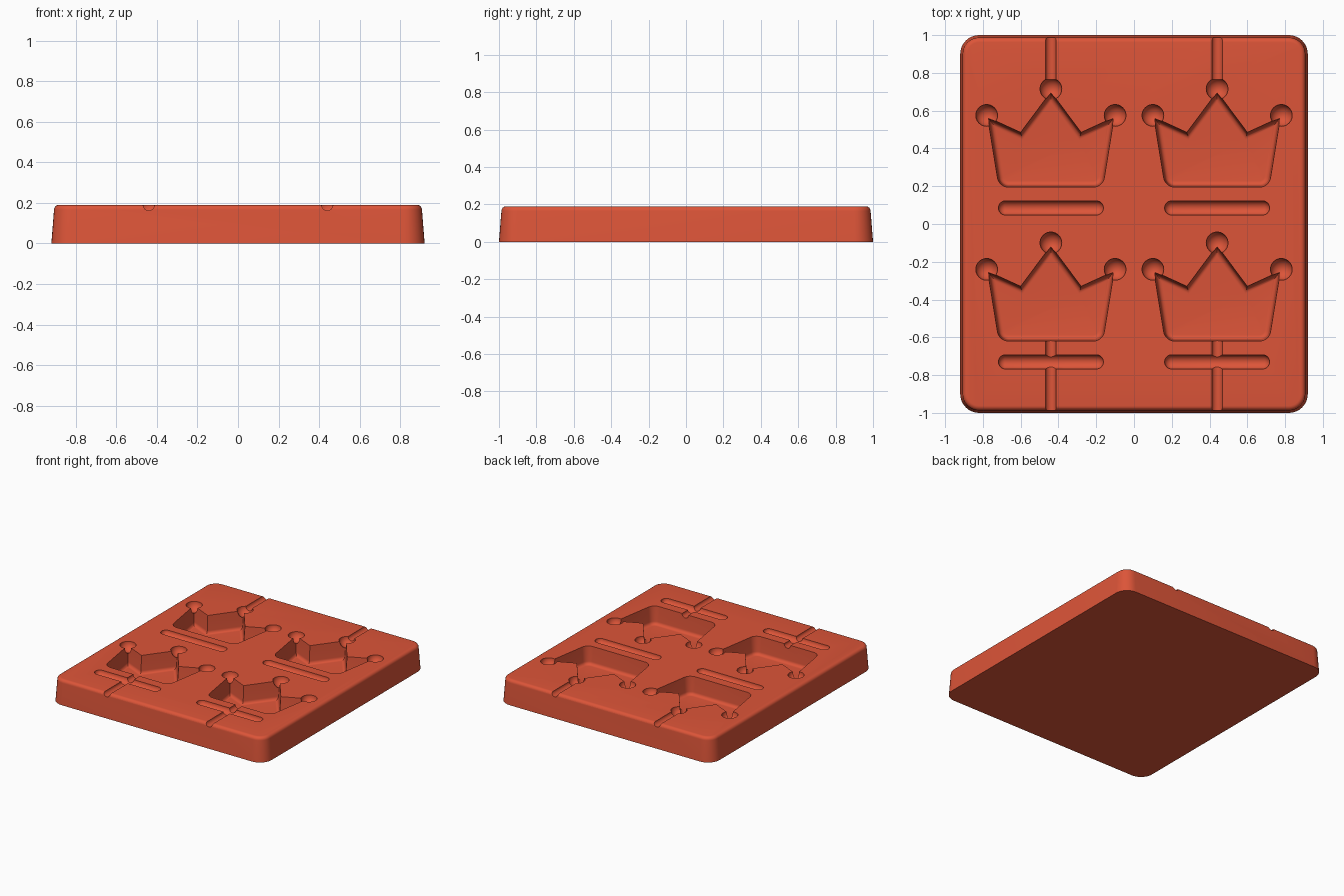
import bpy, bmesh, math
from mathutils import Vector, Matrix

if "Cube" in bpy.data.objects:
    bpy.data.objects.remove(bpy.data.objects["Cube"])

HEIGHT, FLOOR = 0.19, 0.05

red = bpy.data.materials.new("terracotta red")
red.use_nodes = True
red.diffuse_color = (0.72, 0.09, 0.04, 1)
red.node_tree.nodes["Principled BSDF"].inputs["Base Color"].default_value = red.diffuse_color


def make_object(name, bm):
    bmesh.ops.recalc_face_normals(bm, faces=bm.faces[:])
    mesh = bpy.data.meshes.new(name)
    bm.to_mesh(mesh)
    bm.free()
    mesh.materials.append(red)
    obj = bpy.data.objects.new(name, mesh)
    bpy.context.collection.objects.link(obj)
    return obj


def rounded(corners, steps=8):
    """Counter-clockwise outline from (x, y, radius) corners."""
    out = []
    for i, (x, y, r) in enumerate(corners):
        p = Vector((x, y))
        if not r:
            out.append(p)
            continue
        a = (Vector(corners[i - 1][:2]) - p).normalized()
        b = (Vector(corners[(i + 1) % len(corners)][:2]) - p).normalized()
        half = a.angle(b) / 2
        centre = p + (a + b).normalized() * r / math.sin(half)
        start = p + a * r / math.tan(half) - centre
        sweep = math.pi - 2 * half
        out += [centre + Matrix.Rotation(sweep * k / steps, 2) @ start for k in range(steps + 1)]
    return out


def inset(points, d):
    """Move every edge of a counter-clockwise outline inwards by d."""
    out = []
    for i, p in enumerate(points):
        e1 = (p - points[i - 1]).normalized()
        e2 = (points[(i + 1) % len(points)] - p).normalized()
        n1, n2 = Vector((-e1.y, e1.x)), Vector((-e2.y, e2.x))
        out.append(p + (n1 + n2) * d / (1 + n1.dot(n2)))
    return out


def loft(name, outline, levels):
    """Solid from an outline and (inset, z) levels."""
    bm = bmesh.new()
    rings = [[bm.verts.new((p.x, p.y, z)) for p in inset(outline, d)] for d, z in levels]
    n = len(outline)
    for low, high in zip(rings, rings[1:]):
        for i in range(n):
            bm.faces.new((low[i], low[(i + 1) % n], high[(i + 1) % n], high[i]))
    bm.faces.new(rings[0])
    bm.faces.new(rings[-1])
    return make_object(name, bm)


def fillet(draft, radius, z, sign, steps=6):
    """Quarter-round levels from a drafted wall to a flat face at z."""
    arc = [math.pi / 2 * k / steps for k in range(steps + 1)]
    return [(draft + radius * (1 - math.cos(a)), z + sign * radius * (math.sin(a) - 1)) for a in arc]


# Slab with drafted sides and a rounded upper rim
r = 0.1
slab = loft("mould_slab", rounded([(-0.92, -1, r), (0.92, -1, r), (0.92, 1, r), (-0.92, 1, r)]),
            [(0, 0)] + fillet(0.013, 0.025, HEIGHT, 1))


def carve(cutter):
    cutter.hide_render = True
    mod = slab.modifiers.new("carve", 'BOOLEAN')
    mod.object, mod.solver = cutter, 'EXACT'
    bpy.context.view_layer.objects.active = slab
    bpy.ops.object.modifier_apply(modifier=mod.name)
    bpy.data.objects.remove(cutter)


def ball(x, y, radius, stretch=0):
    """Sphere, or a capsule along x when stretched."""
    bm = bmesh.new()
    bmesh.ops.create_uvsphere(bm, u_segments=24, v_segments=15, radius=radius)
    if stretch:
        bmesh.ops.rotate(bm, verts=bm.verts[:], matrix=Matrix.Rotation(math.pi / 2, 3, 'Y'))
        for v in bm.verts:
            v.co.x += math.copysign(stretch, v.co.x)
    bmesh.ops.translate(bm, verts=bm.verts[:], vec=(x, y, HEIGHT - 0.001))
    carve(make_object("round_cutter", bm))


def groove(x, y1, y2):
    bm = bmesh.new()
    bmesh.ops.create_cone(bm, cap_ends=True, segments=22, radius1=0.028, radius2=0.028, depth=y2 - y1,
                          matrix=Matrix.Translation((x, (y1 + y2) / 2, HEIGHT)) @ Matrix.Rotation(math.pi / 2, 4, 'X'))
    carve(make_object("groove_cutter", bm))


# Crown pockets, ball tips and stick bars in a two by two layout
crown = [(-0.275, 0.195, 0.06), (0.275, 0.195, 0.06), (0.335, 0.565, 0), (0.16, 0.485, 0),
         (0, 0.70, 0), (-0.16, 0.485, 0), (-0.335, 0.565, 0)]
pocket_levels = [(0, HEIGHT + 0.03), (0, HEIGHT)] + fillet(0.008, 0.025, FLOOR, -1)
for cx in (-0.44, 0.44):
    for dy in (0, -0.815):
        outline = [p + Vector((cx, dy)) for p in rounded(crown)]
        carve(loft("crown_cutter", outline, pocket_levels))
        for bx, by in ((-0.34, 0.575), (0, 0.715), (0.34, 0.575)):
            ball(cx + bx, by + dy, 0.058)
        ball(cx, 0.085 + dy, 0.038, 0.24)
    # Channels running out to the back and front edges
    groove(cx, 0.73, 1.1)
    groove(cx, -1.1, -0.59)

bpy.ops.object.select_all(action='DESELECT')
slab.select_set(True)
bpy.context.view_layer.objects.active = slab
bpy.ops.object.shade_smooth_by_angle(angle=math.radians(30))
